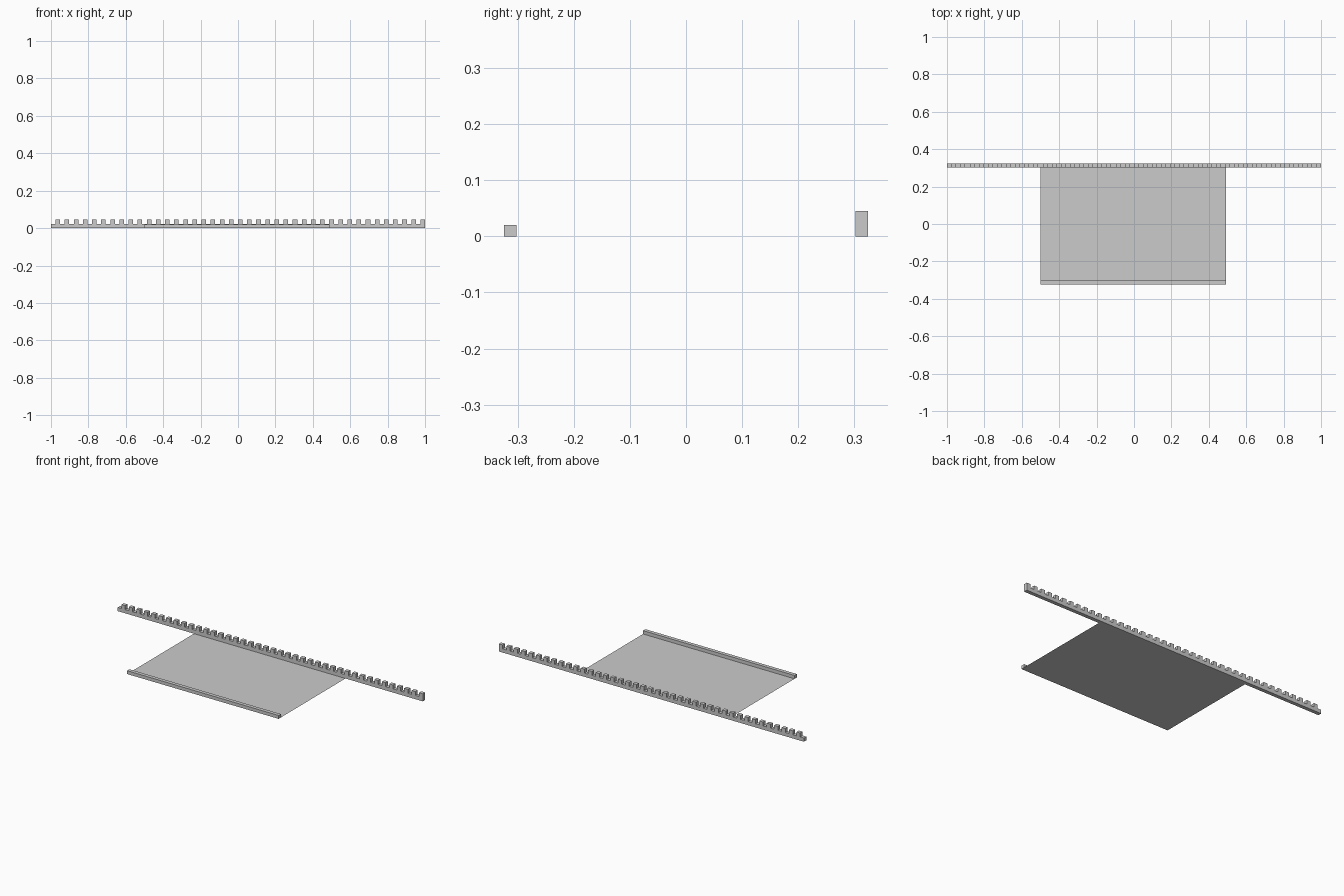
import bpy, bmesh

if "Cube" in bpy.data.objects:
    bpy.data.objects.remove(bpy.data.objects["Cube"])


def finish(name, bm):
    bmesh.ops.recalc_face_normals(bm, faces=bm.faces)
    mesh = bpy.data.meshes.new(name)
    bm.to_mesh(mesh)
    bm.free()
    obj = bpy.data.objects.new(name, mesh)
    bpy.context.collection.objects.link(obj)
    return obj


def extrude_y(name, profile, y0, y1):
    """Extrude an x/z outline from y0 to y1."""
    bm = bmesh.new()
    face = bm.faces.new([bm.verts.new((x, y0, z)) for x, z in profile])
    new = bmesh.ops.extrude_face_region(bm, geom=[face])["geom"]
    verts = [v for v in new if isinstance(v, bmesh.types.BMVert)]
    bmesh.ops.translate(bm, verts=verts, vec=(0, y1 - y0, 0))
    return finish(name, bm)


LEFT, RIGHT = -0.5, 0.493      # gate panel ends
RAIL_IN, RAIL_OUT = 0.302, 0.324
BASE, TIP = 0.022, 0.045       # rack root and tooth heights
TEETH = 41
pitch = 2.0 / TEETH

# Toothed rack: each pitch is a gap followed by a tooth
rack = [(1, 0), (-1, 0)]
for i in range(TEETH):
    x = -1 + i * pitch
    mid, end = x + pitch * 0.5, x + pitch
    rack += [(x, BASE), (mid, BASE), (mid, TIP), (end, TIP)]
    if i < TEETH - 1:
        rack.append((end, BASE))
# neighbouring gap starts repeat the tooth foot, so drop duplicates
rack = [p for k, p in enumerate(rack) if k == 0 or p != rack[k - 1]]
clean = [rack[0]]
for p in rack[1:]:
    if abs(p[0] - clean[-1][0]) + abs(p[1] - clean[-1][1]) > 1e-6:
        clean.append(p)
extrude_y("toothed_rack", clean, RAIL_IN, RAIL_OUT)

# Plain front rail
extrude_y("front_rail", [(LEFT, 0), (RIGHT, 0), (RIGHT, 0.02), (LEFT, 0.02)],
          -RAIL_OUT, -RAIL_IN)

# Thin flat panel between the rails
bm = bmesh.new()
bm.faces.new([bm.verts.new((x, y, 0)) for x, y in
              ((LEFT, -RAIL_IN), (RIGHT, -RAIL_IN), (RIGHT, RAIL_IN), (LEFT, RAIL_IN))])
panel = finish("flat_panel", bm)
if panel.data.polygons[0].normal.z < 0:
    panel.data.flip_normals()
